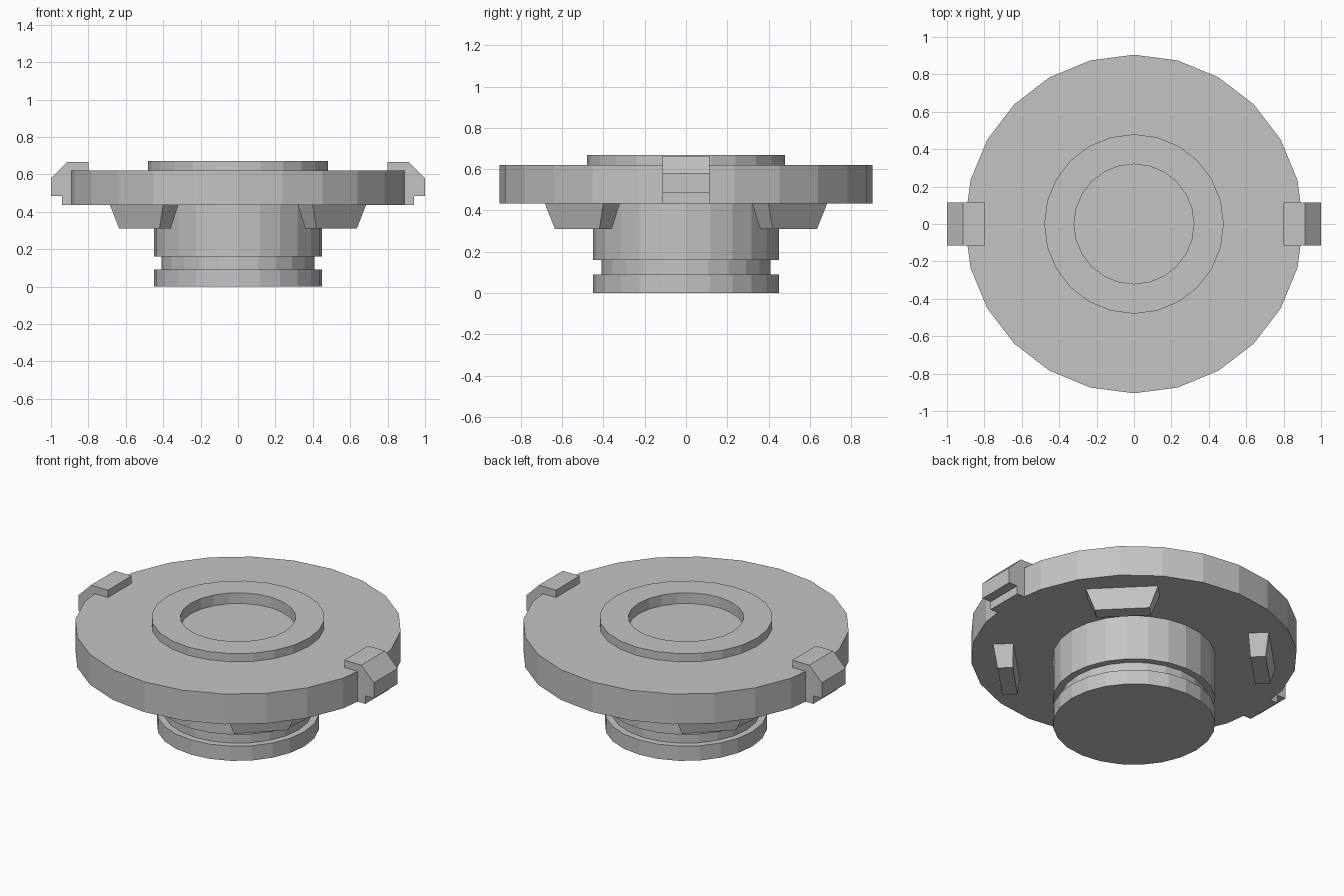
import bpy, bmesh, math
from mathutils import Matrix, Vector

cube = bpy.data.objects.get("Cube")
if cube:
    bpy.data.objects.remove(cube, do_unlink=True)

grey = bpy.data.materials.new("plain grey")
grey.use_nodes = True
colour = (0.55, 0.55, 0.55, 1)
grey.diffuse_color = colour
grey.node_tree.nodes["Principled BSDF"].inputs["Base Color"].default_value = colour

SIDES = 24
DISC_R, DISC_BOTTOM, DISC_TOP = 0.905, 0.435, 0.62


def finish(name, bm):
    bmesh.ops.recalc_face_normals(bm, faces=bm.faces)
    mesh = bpy.data.meshes.new(name)
    bm.to_mesh(mesh)
    bm.free()
    mesh.materials.append(grey)
    obj = bpy.data.objects.new(name, mesh)
    bpy.context.collection.objects.link(obj)
    return obj


def lathe(name, profile):
    """Revolve (radius, height) points; the end points are capped flat."""
    bm = bmesh.new()
    rings = []
    for r, z in profile:
        rings.append([bm.verts.new((r * math.cos(a), r * math.sin(a), z))
                      for a in (math.tau * i / SIDES for i in range(SIDES))])
    for low, high in zip(rings, rings[1:]):
        for i in range(SIDES):
            j = (i + 1) % SIDES
            bm.faces.new((low[i], low[j], high[j], high[i]))
    bm.faces.new(rings[0])
    bm.faces.new(rings[-1])
    return finish(name, bm)


def loft(name, first, second, matrix=Matrix()):
    """Solid between two matching outlines."""
    bm = bmesh.new()
    a, b = ([bm.verts.new(matrix @ Vector(p)) for p in loop] for loop in (first, second))
    bm.faces.new(a)
    bm.faces.new(b)
    for i in range(len(a)):
        j = (i + 1) % len(a)
        bm.faces.new((a[i], a[j], b[j], b[i]))
    return finish(name, bm)


# Wide disc with raised collar and shallow round recess
lathe("flange_disc", [(DISC_R, DISC_BOTTOM), (DISC_R, DISC_TOP), (0.48, DISC_TOP),
                      (0.48, 0.67), (0.32, 0.67), (0.32, 0.605)])

# Barrel with a groove near its foot
lathe("barrel", [(0.45, 0), (0.45, 0.09), (0.41, 0.09), (0.41, 0.16),
                 (0.45, 0.16), (0.45, 0.45)])

# Hooked tabs on the left and right rims
tab = [(0.8, 0.665), (0.915, 0.665), (1, 0.58), (1, 0.485),
       (0.942, 0.485), (0.942, DISC_BOTTOM), (0.8, DISC_BOTTOM)]
for side, sx in (("left", 1), ("right", -1)):
    loft(side + "_tab", [(sx * x, -0.115, z) for x, z in tab],
         [(sx * x, 0.115, z) for x, z in tab])


# Four tapered lugs under the disc, on the diagonals
def footprint(inner, outer, half, z):
    return [(inner, -half, z), (outer, -half, z), (outer, half, z), (inner, half, z)]


for i, place in enumerate(("back_left", "back_right", "front_right", "front_left")):
    turn = Matrix.Rotation(math.radians(45 + 90 * i), 4, "Z")
    loft(place + "_lug", footprint(0.661, 0.746, 0.152, 0.31),
         footprint(0.654, 0.767, 0.201, DISC_BOTTOM), turn)
